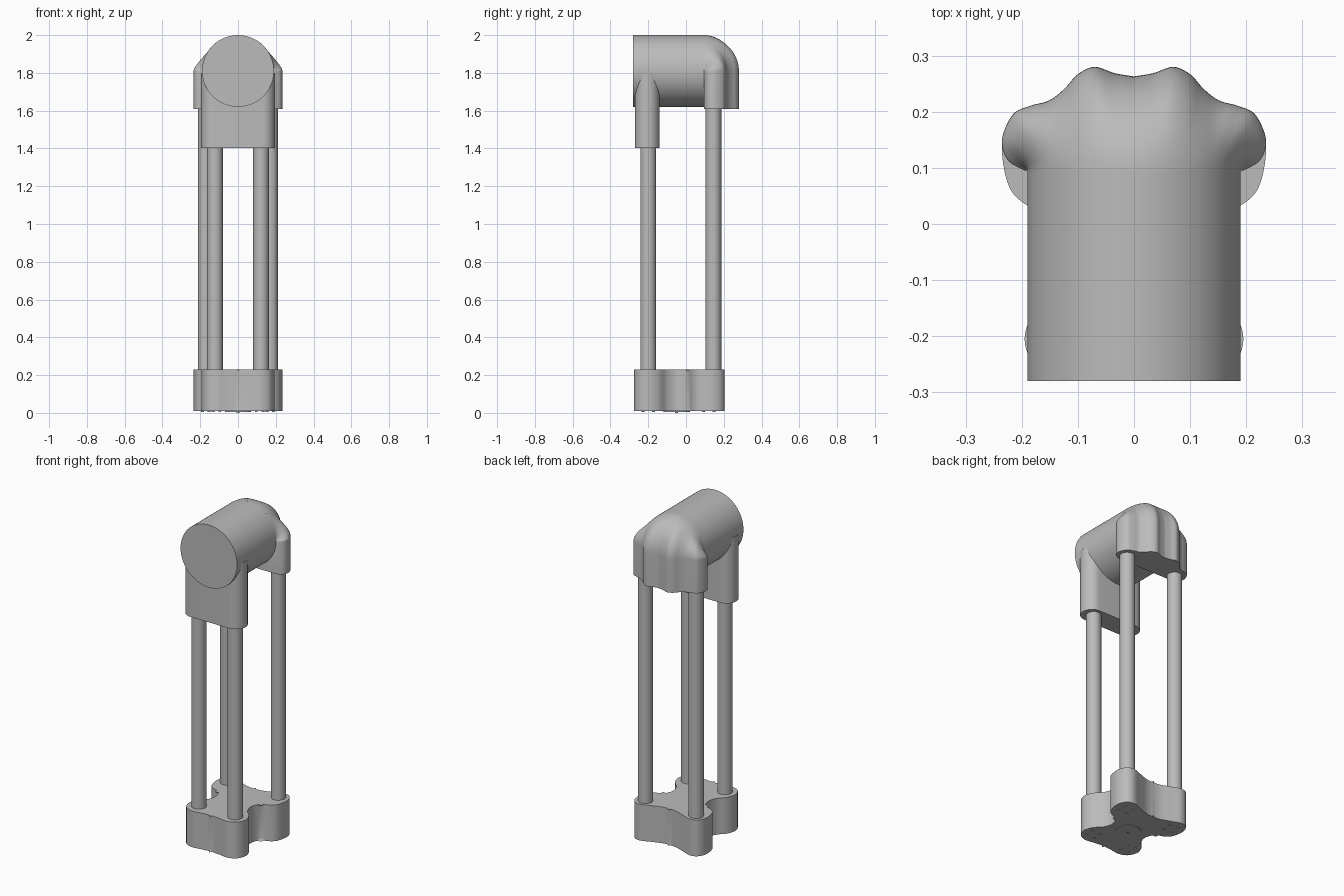
import bpy, bmesh
from math import sin, cos, pi
from mathutils import Vector

if "Cube" in bpy.data.objects:
    bpy.data.objects.remove(bpy.data.objects["Cube"])

grey = bpy.data.materials.new("plain grey")
grey.use_nodes = True
grey.diffuse_color = (0.5, 0.5, 0.5, 1)
grey.node_tree.nodes["Principled BSDF"].inputs["Base Color"].default_value = (0.5, 0.5, 0.5, 1)


def finish(obj, angle=40):
    obj.data.materials.append(grey)
    bpy.ops.object.select_all(action="DESELECT")
    obj.select_set(True)
    bpy.context.view_layer.objects.active = obj
    bpy.ops.object.shade_smooth_by_angle(angle=angle * pi / 180)
    return obj


def from_bmesh(name, bm):
    bmesh.ops.recalc_face_normals(bm, faces=bm.faces)
    mesh = bpy.data.meshes.new(name)
    bm.to_mesh(mesh)
    bm.free()
    obj = bpy.data.objects.new(name, mesh)
    bpy.context.collection.objects.link(obj)
    return obj


def spline(pts, steps=6):
    """Smooth open curve through the points."""
    p = [Vector(q) for q in pts]
    p = [2 * p[0] - p[1]] + p + [2 * p[-1] - p[-2]]
    out = []
    for a, b, c, d in zip(p, p[1:], p[2:], p[3:]):
        for i in range(steps):
            t = i / steps
            out.append(0.5 * (2 * b + (c - a) * t + (2 * a - 5 * b + 4 * c - d) * t**2
                              + (3 * b - a - 3 * c + d) * t**3))
    return out + [p[-2]]


def slab(name, half, z0, z1, bevel):
    """Extrude a half outline, mirrored across x, with rounded rims."""
    outline = half + [Vector((-p.x, p.y)) for p in reversed(half) if p.x > 0.001]
    bm = bmesh.new()
    low = [bm.verts.new((p.x, p.y, z0)) for p in outline]
    high = [bm.verts.new((p.x, p.y, z1)) for p in outline]
    bm.faces.new(low)
    bm.faces.new(high)
    for i in range(len(outline)):
        j = (i + 1) % len(outline)
        bm.faces.new((low[i], low[j], high[j], high[i]))
    rims = [e for e in bm.edges if e.verts[0].co.z == e.verts[1].co.z]
    bmesh.ops.bevel(bm, geom=rims, offset=bevel, segments=3, profile=0.5, affect="EDGES")
    return finish(from_bmesh(name, bm))


def cylinder(name, loc, r, depth, rot=(0, 0, 0), sides=32):
    bpy.ops.mesh.primitive_cylinder_add(vertices=sides, radius=r, depth=depth,
                                        location=loc, rotation=rot)
    bpy.context.object.name = name
    return finish(bpy.context.object)


# Four-lobed base
base_half = spline([(0, -0.262), (0.06, -0.268), (0.12, -0.275), (0.17, -0.253),
                    (0.192, -0.2), (0.175, -0.145), (0.135, -0.1), (0.118, -0.045),
                    (0.14, 0.01), (0.195, 0.036), (0.224, 0.07), (0.235, 0.14),
                    (0.213, 0.19), (0.17, 0.205), (0.11, 0.185), (0.05, 0.164), (0, 0.158)])
slab("base", base_half, 0.01, 0.23, 0.014)

# Underside plate, centre pin and small studs
cylinder("underside_plate", (0, -0.05, 0.0085), 0.07, 0.005)
cylinder("centre_pin", (0, -0.05, 0.005), 0.008, 0.01, sides=12)
for side in (-1, 1):
    for cx, cy in ((0.125, -0.2), (0.16, 0.12)):
        for k in range(4):
            a = k * pi / 2 + pi / 4
            cylinder("underside_stud", (side * (cx + 0.04 * cos(a)), cy + 0.04 * sin(a), 0.009),
                     0.008, 0.006, sides=10)

# Posts
for side, word in ((1, "left"), (-1, "right")):
    cylinder("front_post_" + word, (side * 0.122, -0.2, 0.83), 0.042, 1.26)
    cylinder("back_post_" + word, (side * 0.17, 0.145, 0.93), 0.042, 1.46)

# Front socket block
arc = [Vector((0.13 + 0.065 * cos(a), -0.205 + 0.065 * sin(a)))
       for a in [-pi / 2 + pi * i / 20 for i in range(21)]]
slab("front_socket", arc, 1.403, 1.8, 0.012)

# Horizontal barrel
AXIS_Z, BEND_Y, R = 1.81, 0.095, 0.19
cylinder("barrel", (0, (BEND_Y - 0.28) / 2, AXIS_Z), R, BEND_Y + 0.28, (pi / 2, 0, 0), 96)

# Elbow: round section swept down into a wavy, lobed section
wave = spline([(0, 0.263), (0.035, 0.269), (0.07, 0.28), (0.1, 0.267), (0.125, 0.24),
               (0.152, 0.22), (0.187, 0.21), (0.216, 0.195), (0.235, 0.152),
               (0.226, 0.115), (0.195, 0.095)])
wave = [Vector((-p.x, p.y)) for p in reversed(wave[1:])] + wave
n = len(wave)
bm = bmesh.new()
rows = []
STEPS = 20
for s in range(STEPS + 1):
    u = s / STEPS
    th = u * pi / 2
    w = u * u * (3 - 2 * u)
    row = []
    for i, p in enumerate(wave):
        t = pi * (1 - i / (n - 1))
        x = (1 - w) * R * cos(t) + w * p.x
        h = (1 - w) * R * sin(t) + w * (p.y - BEND_Y)
        row.append(bm.verts.new((x, BEND_Y + h * sin(th), AXIS_Z + h * cos(th))))
    rows.append(row)
rows.append([bm.verts.new((p.x, p.y, 1.61)) for p in wave])
for a, b in zip(rows, rows[1:]):
    for i in range(n - 1):
        bm.faces.new((a[i], a[i + 1], b[i + 1], b[i]))
bm.faces.new(rows[0])
bm.faces.new(rows[-1])
bm.faces.new((rows[-2][0], rows[-2][-1], rows[-1][-1], rows[-1][0]))
finish(from_bmesh("elbow", bm), 50)
